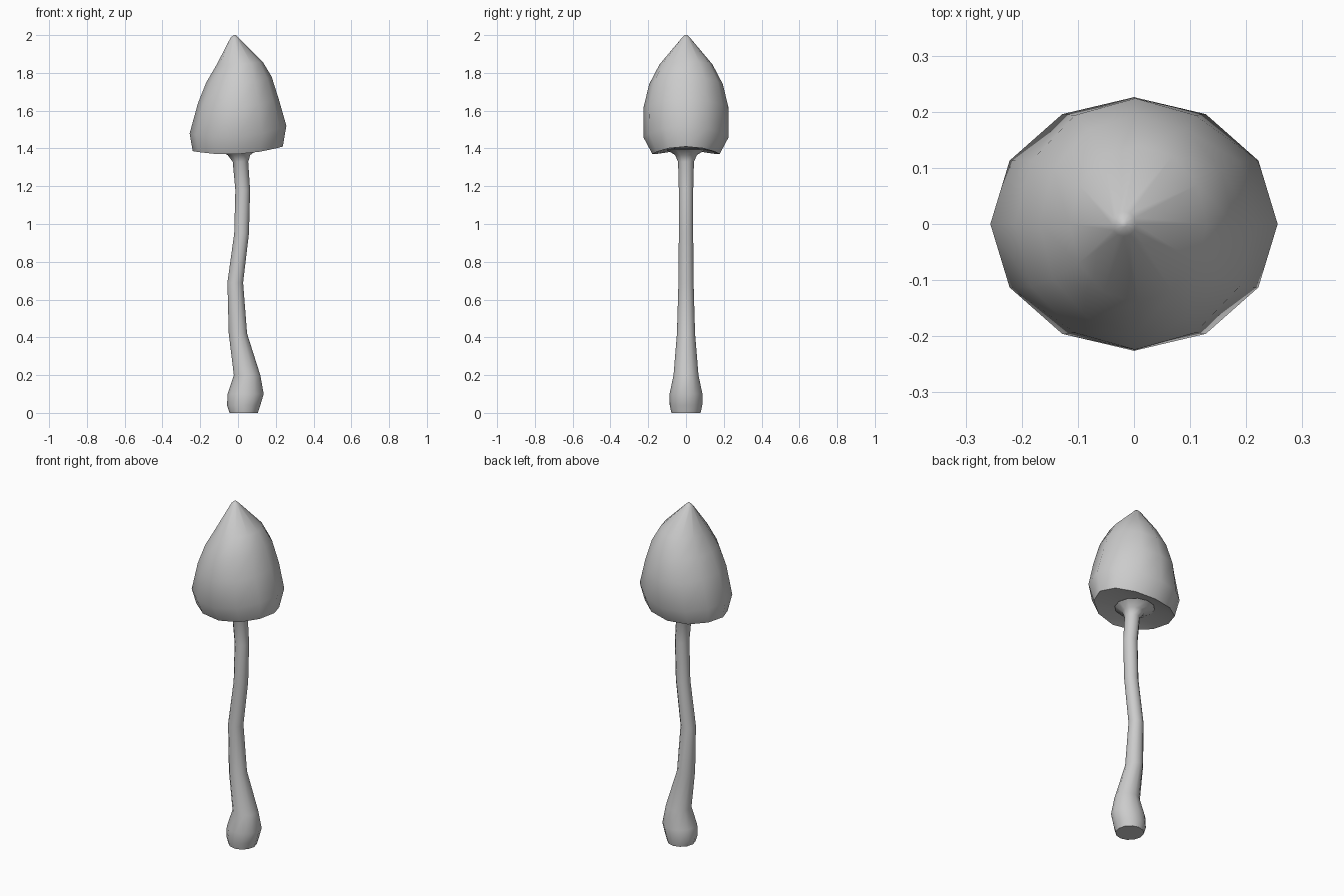
import bpy, bmesh, math

if "Cube" in bpy.data.objects:
    bpy.data.objects.remove(bpy.data.objects["Cube"])

SIDES = 12


def loft(name, rings, cap_first, cap_last):
    """Skin elliptical rings: (z, x_left, x_right, y_radius, tilt, saddle)."""
    bm = bmesh.new()
    loops = []
    for z, xl, xr, ry, tilt, saddle in rings:
        loop = []
        for i in range(SIDES):
            a = 2 * math.pi * i / SIDES
            c, s = math.cos(a), math.sin(a)
            loop.append(bm.verts.new(((xl + xr) / 2 + (xr - xl) / 2 * c, ry * s,
                                      z + tilt * c + saddle * c * c)))
        loops.append(loop)
    for lo, hi in zip(loops, loops[1:]):
        for i in range(SIDES):
            j = (i + 1) % SIDES
            bm.faces.new((lo[i], lo[j], hi[j], hi[i]))
    if cap_first:
        bm.faces.new(loops[0][::-1])
    if cap_last:
        bm.faces.new(loops[-1])
    bmesh.ops.recalc_face_normals(bm, faces=bm.faces)
    mesh = bpy.data.meshes.new(name)
    bm.to_mesh(mesh)
    bm.free()
    obj = bpy.data.objects.new(name, mesh)
    bpy.context.collection.objects.link(obj)
    bpy.ops.object.select_all(action='DESELECT')
    obj.select_set(True)
    bpy.context.view_layer.objects.active = obj
    bpy.ops.object.shade_smooth_by_angle(angle=math.radians(50))
    return obj


# Wavy stem: bulbous foot, slim shaft, flare into the cap
stem = [
    (0.00, -0.045, 0.105, 0.077),
    (0.04, -0.058, 0.118, 0.086),
    (0.10, -0.055, 0.136, 0.087),
    (0.20, -0.022, 0.118, 0.066),
    (0.42, -0.049, 0.048, 0.048),
    (0.69, -0.056, 0.027, 0.040),
    (0.95, -0.020, 0.058, 0.038),
    (1.18, -0.014, 0.064, 0.038),
    (1.33, -0.028, 0.054, 0.042),
    (1.365, -0.055, 0.065, 0.058),
    (1.395, -0.115, 0.105, 0.105),
]
loft("stem", [(*r, 0.0, 0.0) for r in stem], True, False)

# Pointed cap: underside, uneven rim, flank and tip
cap = [
    (1.400, -0.115, 0.105, 0.105, 0.000, 0.000),
    (1.370, -0.240, 0.237, 0.178, 0.012, 0.028),
    (1.460, -0.256, 0.256, 0.226, 0.020, 0.040),
    (1.620, -0.212, 0.216, 0.224, 0.010, 0.030),
    (1.740, -0.168, 0.178, 0.195, 0.015, 0.025),
    (1.845, -0.115, 0.130, 0.140, 0.010, 0.005),
    (1.985, -0.040, 0.004, 0.022, 0.000, 0.000),
    (2.000, -0.024, -0.012, 0.006, 0.000, 0.000),
]
loft("cap", cap, True, True)
